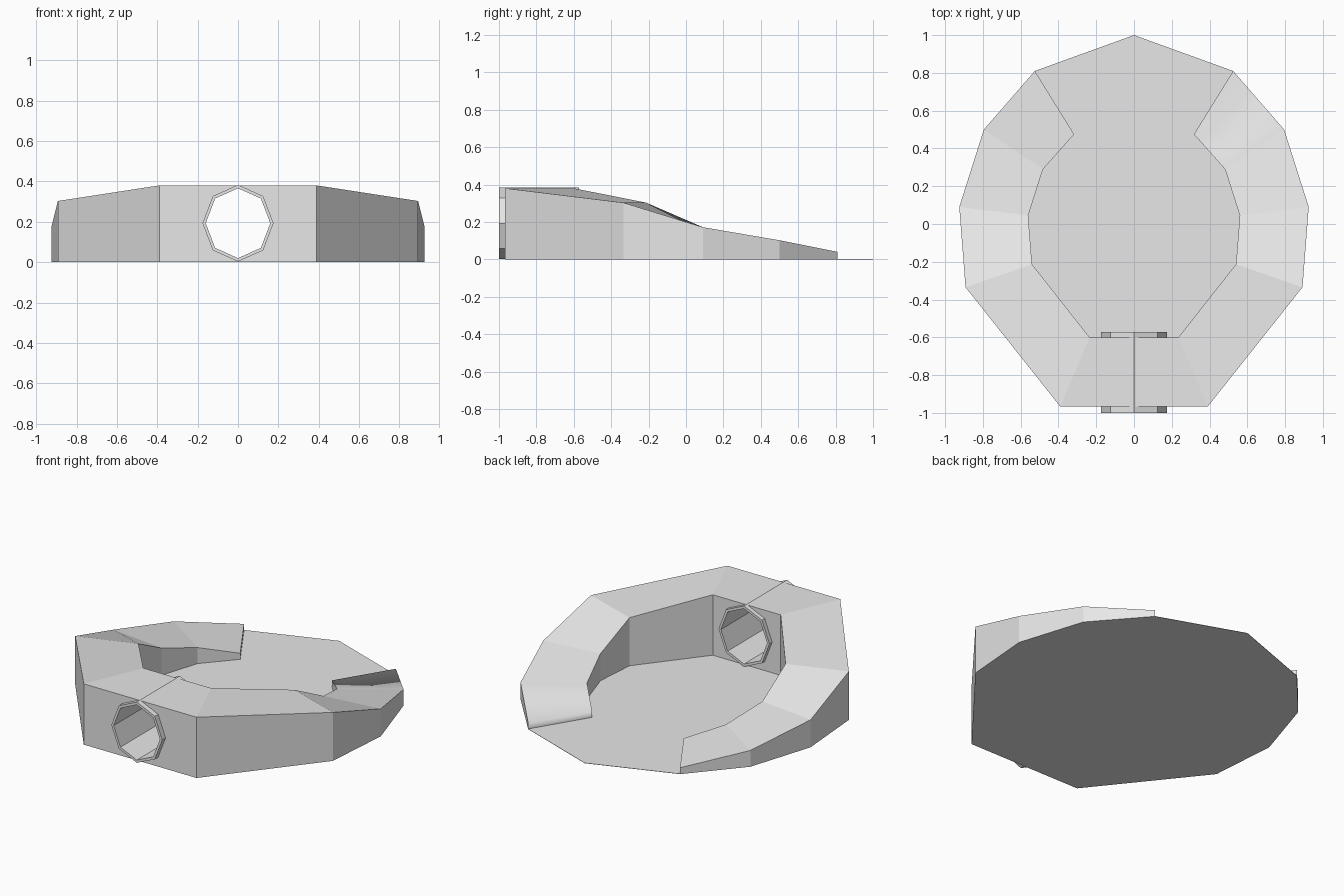
import bpy
import bmesh
from math import cos, sin, pi

# Remove the default cube only
cube = bpy.data.objects.get("Cube")
if cube:
    bpy.data.objects.remove(cube, do_unlink=True)

grey = bpy.data.materials.new("light_grey")
grey.use_nodes = True
GREY = (0.8, 0.8, 0.8, 1)
grey.diffuse_color = GREY
grey.node_tree.nodes["Principled BSDF"].inputs["Base Color"].default_value = GREY


def make_object(name, bm):
    bmesh.ops.recalc_face_normals(bm, faces=bm.faces[:])
    mesh = bpy.data.meshes.new(name)
    bm.to_mesh(mesh)
    bm.free()
    mesh.materials.append(grey)
    obj = bpy.data.objects.new(name, mesh)
    bpy.context.collection.objects.link(obj)
    return obj


def bridge(bm, a, b):
    """Join two equal loops of vertices with quads."""
    n = len(a)
    return [bm.faces.new((a[i], a[(i + 1) % n], b[(i + 1) % n], b[i])) for i in range(n)]


# Half of the rim, front to back: outer x, y, inner x, y, height
RIM = [
    (0.39, -0.967, 0.235, -0.6, 0.38),
    (0.892, -0.335, 0.54, -0.213, 0.303),
    (0.925, 0.09, 0.56, 0.045, 0.172),
    (0.795, 0.5, 0.482, 0.29, 0.102),
    (0.525, 0.81, 0.317, 0.475, 0.04),
]

# Floor: thin plate under the whole outline
bm = bmesh.new()
outline = [(r[0], r[1]) for r in RIM] + [(0, 1)]
outline += [(-r[0], r[1]) for r in reversed(RIM)]
lower, upper = [[bm.verts.new((x, y, z)) for x, y in outline] for z in (0, 0.002)]
bridge(bm, lower, upper)
bm.faces.new(lower)
bm.faces.new(upper)
make_object("floor", bm)

# Rim wall: mirrored sections swept round the front, sloping to the open back
bm = bmesh.new()
sections = [(-1, r) for r in reversed(RIM)] + [(1, r) for r in RIM]
loops = []
for side, (ox, oy, ix, iy, h) in sections:
    points = [(ox, oy, 0.001), (ox, oy, h), (ix, iy, h), (ix, iy, 0.001)]
    loops.append([bm.verts.new((side * x, y, z)) for x, y, z in points])
for a, b in zip(loops, loops[1:]):
    last = bridge(bm, a, b)
bm.faces.new(loops[0])
end_cap = bm.faces.new(loops[-1])
# The left tail of the rim is softly shaded
end_cap.smooth = True
last[1].smooth = True
rim = make_object("rim_wall", bm)


def octagon(bm, rx, rz, y):
    return [bm.verts.new((rx * cos(i * pi / 4), y, 0.193 + rz * sin(i * pi / 4)))
            for i in range(8)]


# Cutter for the drain hole, removed once applied
bm = bmesh.new()
front, back = [octagon(bm, 0.166, 0.18, y) for y in (-1.2, -0.4)]
bridge(bm, front, back)
bm.faces.new(front)
bm.faces.new(back)
cutter = make_object("hole_cutter", bm)
cutter.hide_render = True

cut = rim.modifiers.new("hole", 'BOOLEAN')
cut.operation = 'DIFFERENCE'
cut.solver = 'EXACT'
cut.object = cutter
bpy.context.view_layer.objects.active = rim
bpy.ops.object.modifier_apply(modifier=cut.name)
bpy.data.objects.remove(cutter, do_unlink=True)

# Drain pipe: open octagonal tube through the front wall
bm = bmesh.new()
tube = [octagon(bm, rx, rz, y) for rx, rz, y in (
    (0.176, 0.19, -1), (0.176, 0.19, -0.573),
    (0.16, 0.173, -0.573), (0.16, 0.173, -1))]
for a, b in zip(tube, tube[1:] + tube[:1]):
    bridge(bm, a, b)
make_object("drain_pipe", bm)
